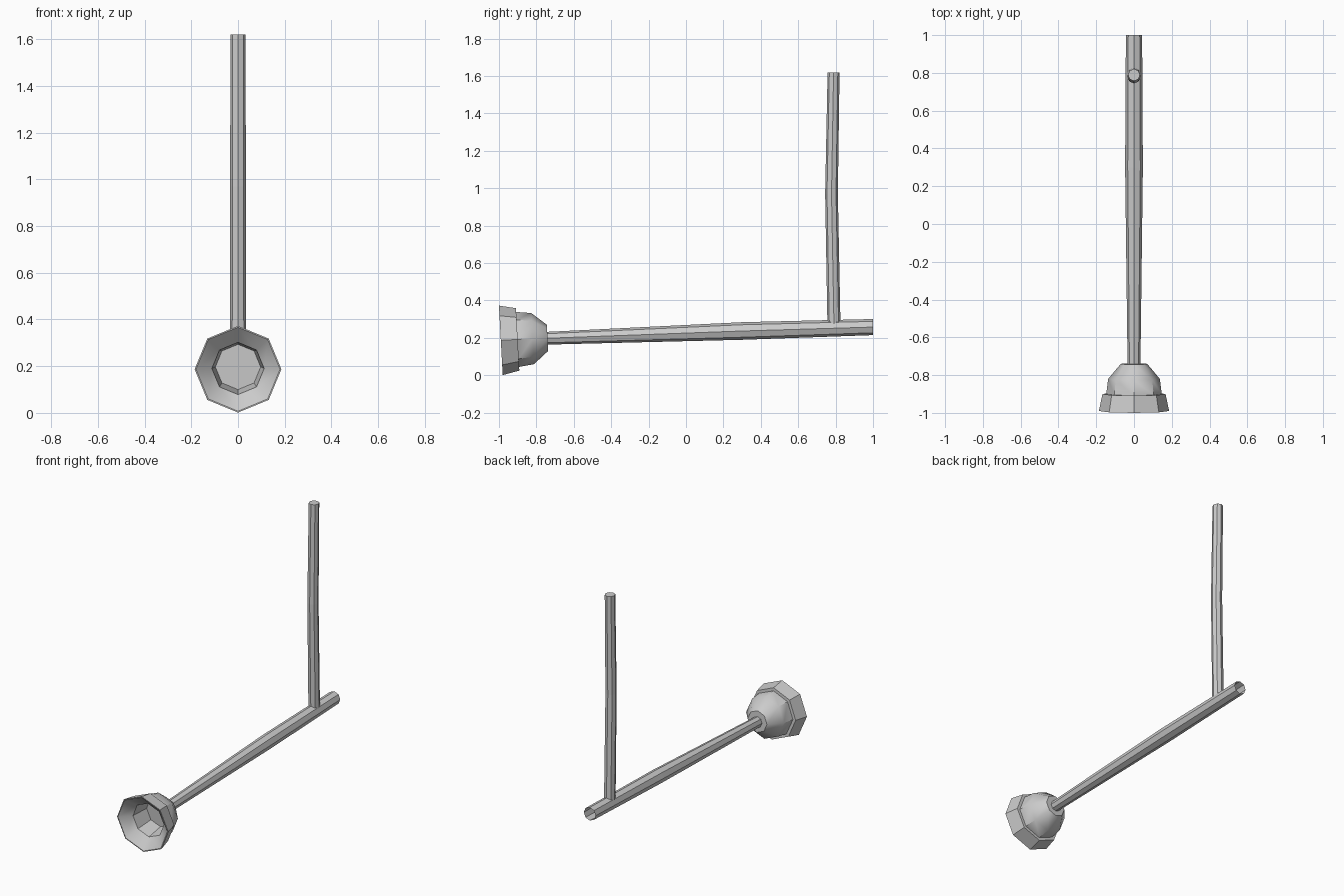
import bpy, bmesh, math
from mathutils import Vector, Matrix

if "Cube" in bpy.data.objects:
    bpy.data.objects.remove(bpy.data.objects["Cube"])

SIDES = 8


def loft(name, rings, cap_start=False, cap_end=False, smooth=None):
    """Join octagon rings; each ring is (centre, normal axis tilt matrix, radius)."""
    bm = bmesh.new()
    loops = []
    for centre, rot, r in rings:
        loops.append([bm.verts.new(Vector(centre) + rot @ Vector(
            (r * math.cos(i * math.tau / SIDES), r * math.sin(i * math.tau / SIDES), 0)))
            for i in range(SIDES)])
    for a, b in zip(loops, loops[1:]):
        for i in range(SIDES):
            j = (i + 1) % SIDES
            bm.faces.new((a[i], a[j], b[j], b[i]))
    if cap_start:
        bm.faces.new(loops[0][::-1])
    if cap_end:
        bm.faces.new(loops[-1])
    bmesh.ops.recalc_face_normals(bm, faces=bm.faces)
    mesh = bpy.data.meshes.new(name)
    bm.to_mesh(mesh)
    bm.free()
    obj = bpy.data.objects.new(name, mesh)
    bpy.context.collection.objects.link(obj)
    if smooth:
        bpy.context.view_layer.objects.active = obj
        obj.select_set(True)
        bpy.ops.object.shade_smooth_by_angle(angle=math.radians(smooth))
        obj.select_set(False)
    return obj


def along_y(tilt=0):
    return Matrix.Rotation(math.radians(-90 + tilt), 3, 'X')


# Stepped bowl with flared mouth, tilted slightly upward to the back
rot = along_y(3.1)
axis = rot @ Vector((0, 0, 1))
mouth = Vector((0, -0.99, 0.187))
profile = [(0.25, 0.07), (0.17, 0.137), (0.09, 0.147), (0.09, 0.167), (0.0, 0.186),
           (0.0, 0.180), (0.06, 0.112), (0.18, 0.097)]
loft("bowl", [(mouth + axis * t, rot, r) for t, r in profile], True, True, 37)

# Long shank, open at the back end
loft("shank", [((0, -0.75, 0.198), along_y(), 0.034),
               ((0, 0.30, 0.237), along_y(), 0.047),
               ((0, 1.0, 0.258), along_y(), 0.043)], True, False)

# Upright stem with a slight bend
flat = Matrix.Identity(3)
loft("stem", [((0, 0.791, 0.275), flat, 0.035),
              ((0, 0.778, 0.97), flat, 0.034),
              ((0, 0.789, 1.62), flat, 0.032)], False, True)
